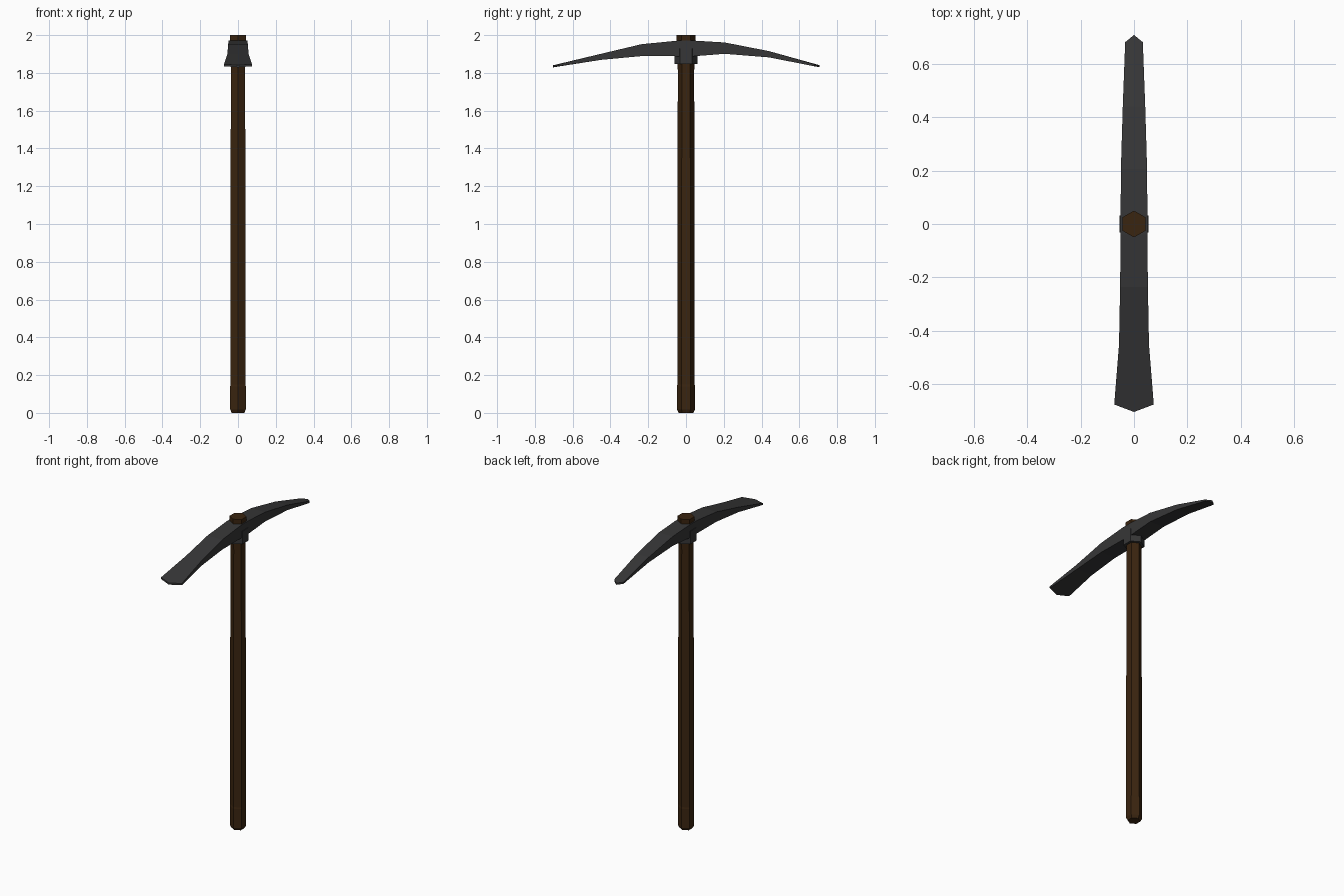
import bpy, bmesh, math

if "Cube" in bpy.data.objects:
    bpy.data.objects.remove(bpy.data.objects["Cube"])


def material(name, rgb):
    m = bpy.data.materials.new(name)
    m.diffuse_color = (*rgb, 1)
    m.use_nodes = True
    m.node_tree.nodes["Principled BSDF"].inputs["Base Color"].default_value = m.diffuse_color
    return m


def loft(name, rings, mat):
    """Skin a list of equal-length vertex rings and cap both ends."""
    bm = bmesh.new()
    loops = [[bm.verts.new(p) for p in ring] for ring in rings]
    n = len(loops[0])
    for a, b in zip(loops, loops[1:]):
        for i in range(n):
            j = (i + 1) % n
            bm.faces.new((a[i], a[j], b[j], b[i]))
    bm.faces.new(loops[0])
    bm.faces.new(loops[-1])
    bmesh.ops.remove_doubles(bm, verts=bm.verts, dist=0.0005)
    bmesh.ops.recalc_face_normals(bm, faces=bm.faces)
    mesh = bpy.data.meshes.new(name)
    bm.to_mesh(mesh)
    bm.free()
    mesh.materials.append(mat)
    ob = bpy.data.objects.new(name, mesh)
    bpy.context.collection.objects.link(ob)
    return ob


def hexagon(r, z):
    # corners point along y, flats face x
    return [(r * math.sin(k * math.pi / 3), r * math.cos(k * math.pi / 3), z)
            for k in range(6)]


wood = material("dark brown wood", (0.042, 0.018, 0.005))
iron = material("dark grey iron", (0.037, 0.037, 0.038))

# Handle: six-sided shaft with a chamfered butt and slight swellings
loft("handle", [hexagon(r, z) for r, z in (
    (0.038, 0.0), (0.048, 0.018), (0.048, 0.14), (0.046, 0.15),
    (0.046, 0.87), (0.045, 1.35), (0.043, 1.80), (0.049, 1.97), (0.050, 2.0))], wood)

# Head: y, half width, bottom z, top z along the curved blade
sections = [
    (-0.675, 0.074, 1.835, 1.846),
    (-0.45, 0.056, 1.869, 1.901),
    (-0.235, 0.052, 1.889, 1.952),
    (-0.04, 0.050, 1.888, 1.971),
    (0.04, 0.050, 1.888, 1.971),
    (0.205, 0.049, 1.901, 1.961),
    (0.44, 0.042, 1.882, 1.915),
    (0.68, 0.033, 1.835, 1.846),
]


def blade_ring(y, w, lo, hi, tip=0):
    return [(-w, y, lo), (0, y + tip, lo - abs(tip) * 0.2),
            (w, y, lo), (w, y, hi), (0, y + tip, hi - abs(tip) * 0.2), (-w, y, hi)]


rings = [blade_ring(*s) for s in sections]
rings[0] = blade_ring(*sections[0], tip=-0.028)   # blunt point on the wide end
rings[-1] = blade_ring(*sections[-1], tip=0.027)  # sharper point on the narrow end
loft("pick_head", rings, iron)

# Collar: six-sided socket under the head
loft("collar", [hexagon(0.062, z) for z in (1.847, 1.93)], iron)
